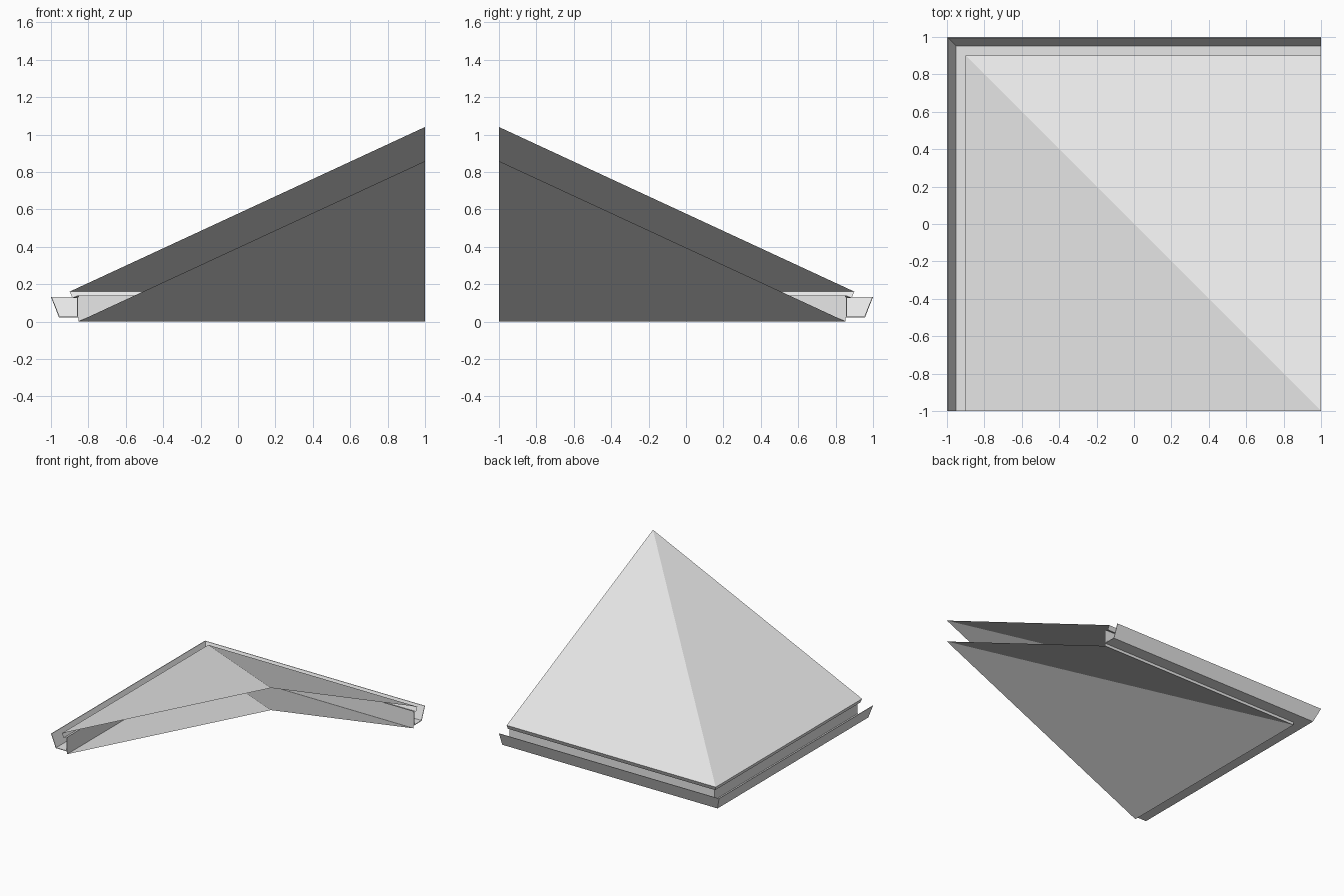
import bpy
import bmesh

cube = bpy.data.objects.get("Cube")
if cube:
    bpy.data.objects.remove(cube, do_unlink=True)

# One plain grey for the whole roof corner
grey = bpy.data.materials.new("light_grey")
grey.use_nodes = True
colour = (0.8, 0.8, 0.8, 1)
grey.diffuse_color = colour
grey.node_tree.nodes["Principled BSDF"].inputs["Base Color"].default_value = colour


def corner_sweep(name, profile, closed=False):
    """Run a (distance out, height) profile along both eaves with a mitred corner."""
    bm = bmesh.new()
    rows = [[bm.verts.new(p) for p in ((-d, -1, z), (-d, d, z), (1, d, z))]
            for d, z in profile]
    pairs = list(zip(rows, rows[1:]))
    if closed:
        pairs.append((rows[-1], rows[0]))
    for a, b in pairs:
        for i in range(2):
            bm.faces.new((a[i], a[i + 1], b[i + 1], b[i]))
    if closed:
        bm.faces.new([r[0] for r in rows])
        bm.faces.new([r[2] for r in reversed(rows)])
    # The apex row collapses to one point
    bmesh.ops.remove_doubles(bm, verts=bm.verts, dist=0.0001)
    mesh = bpy.data.meshes.new(name)
    bm.to_mesh(mesh)
    bm.free()
    mesh.materials.append(grey)
    obj = bpy.data.objects.new(name, mesh)
    bpy.context.collection.objects.link(obj)
    return obj


apex = -1
eave = (0.9, 0.16)
drip = (0.885, 0.126)
fascia_top = (0.853, 0.14)
fascia_foot = (0.853, 0)

# Open roof shell: outer slopes, eave trim, fascia and sloping ceiling
corner_sweep("roof_slopes", [(apex, 1.04), eave])
corner_sweep("eave_trim", [eave, drip, fascia_top])
corner_sweep("fascia", [fascia_top, fascia_foot])
corner_sweep("ceiling", [fascia_foot, (apex, 0.858)])

# Thin-walled gutter with a slanted outer side
corner_sweep("gutter", [
    (0.995, 0.13), (1.0, 0.13), (0.957, 0.022), (0.855, 0.022),
    (0.855, 0.13), (0.86, 0.13), (0.86, 0.027), (0.953, 0.027),
], closed=True)
